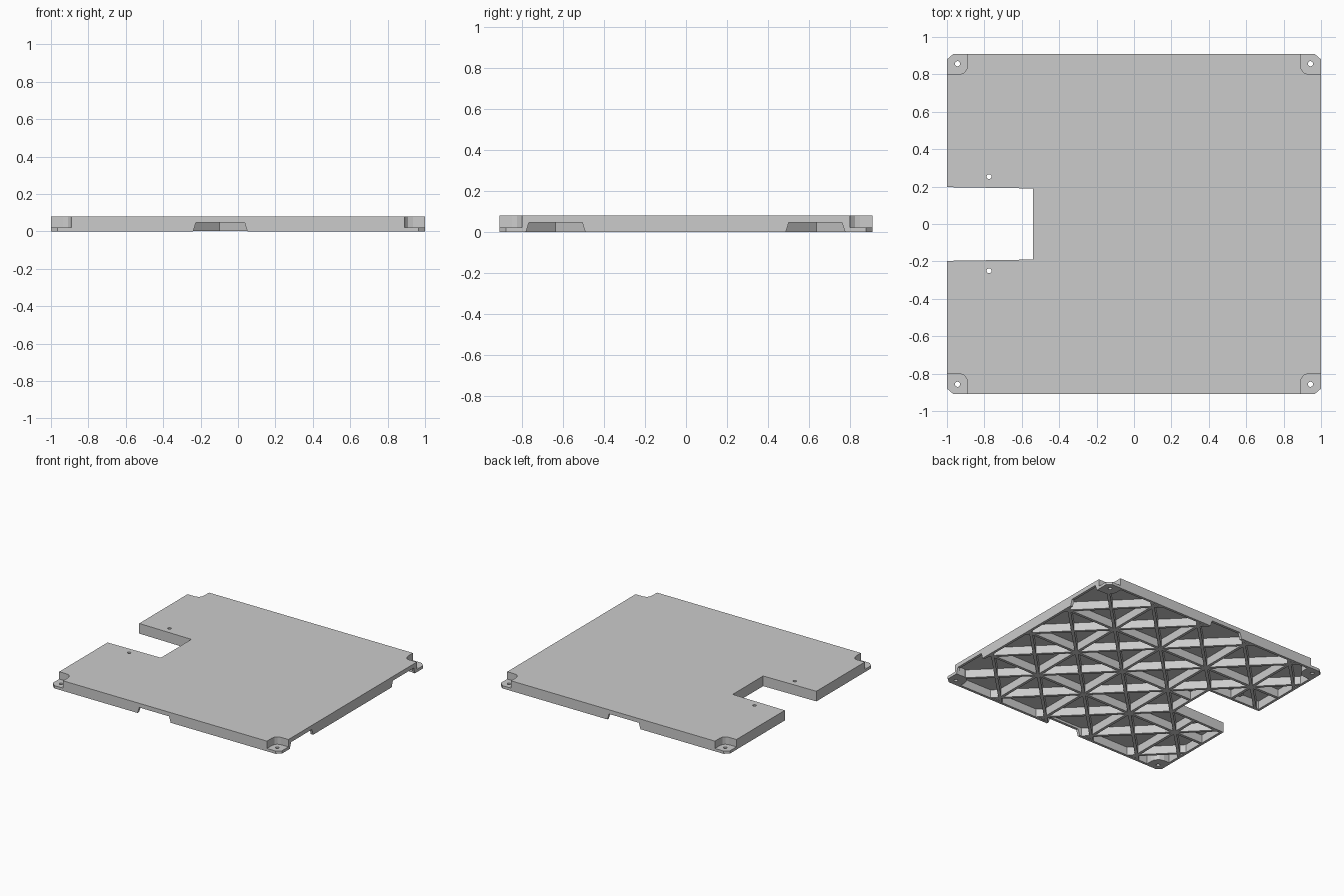
import bpy, bmesh, math
from mathutils import Vector

if "Cube" in bpy.data.objects:
    bpy.data.objects.remove(bpy.data.objects["Cube"])

H, PLATE, WALL, PITCH = 0.08, 0.015, 0.02, 0.425
X0, Y0 = -0.1, 0.2125            # centre of one rib cell
mat = bpy.data.materials.new("light_grey_metal")
mat.diffuse_color = (0.6, 0.6, 0.6, 1)
mat.use_nodes = True
mat.node_tree.nodes["Principled BSDF"].inputs["Base Color"].default_value = mat.diffuse_color


def make(name, bm):
    bmesh.ops.recalc_face_normals(bm, faces=bm.faces)
    me = bpy.data.meshes.new(name)
    bm.to_mesh(me)
    bm.free()
    me.materials.append(mat)
    ob = bpy.data.objects.new(name, me)
    bpy.context.collection.objects.link(ob)
    return ob


def prism(bm, pts, z0, z1, top=None):
    """Extrude a flat outline from z0 to z1 (optionally to another outline)."""
    lo = [bm.verts.new((x, y, z0)) for x, y in pts]
    hi = [bm.verts.new((x, y, z1)) for x, y in (top or pts)]
    bm.faces.new(lo[::-1])
    bm.faces.new(hi)
    n = len(pts)
    for i in range(n):
        j = (i + 1) % n
        bm.faces.new((lo[i], lo[j], hi[j], hi[i]))


def circle(x, y, r, n=16):
    return [(x + r * math.cos(2 * math.pi * i / n), y + r * math.sin(2 * math.pi * i / n)) for i in range(n)]


def cut(ob, shapes):
    """Subtract a list of (outline, z0, z1, top outline) prisms."""
    bm = bmesh.new()
    for s in shapes:
        prism(bm, *s)
    cutter = make("cutter", bm)
    cutter.hide_render = True
    mod = ob.modifiers.new("cut", 'BOOLEAN')
    mod.operation, mod.solver, mod.object = 'DIFFERENCE', 'EXACT', cutter
    dg = bpy.context.evaluated_depsgraph_get()
    ob.data = bpy.data.meshes.new_from_object(ob.evaluated_get(dg))
    ob.modifiers.clear()
    bpy.data.objects.remove(cutter)


def inset(pts, d):
    out = []
    for i, p in enumerate(pts):
        p = Vector(p)
        a = (p - Vector(pts[i - 1])).normalized()
        b = (Vector(pts[(i + 1) % len(pts)]) - p).normalized()
        na, nb = Vector((-a.y, a.x)), Vector((-b.y, b.x))
        out.append(tuple(p + (na + nb) * d / (1 + na.dot(nb))))
    return out


# Outline: rectangle with rounded corner pockets and a slot on the left
pocket = [(.89, .91), (.89, .85), (.895, .825), (.91, .807), (.935, .80), (1, .80)]


def corner(sx, sy):
    pts = [(x * sx, y * sy) for x, y in pocket]
    return pts if sx * sy < 0 else pts[::-1]


outline = (corner(1, -1) + corner(1, 1) + corner(-1, 1)
           + [(-1, .197), (-.54, .19), (-.54, -.19), (-1, -.197)] + corner(-1, -1))
middle = inset(outline, WALL * 0.6)
screw_holes = [(-.775, .253), (-.775, -.25)]

# Top plate with two small screw holes
bm = bmesh.new()
prism(bm, outline, H - PLATE, H)
plate = make("top_plate", bm)
cut(plate, [(circle(x, y, .013), 0, .2) for x, y in screw_holes])

# Wall around the whole outline, with cable notches in the lower edge
bm = bmesh.new()
inner = inset(outline, WALL)
rings = [[bm.verts.new((x, y, z)) for x, y in loop]
         for loop, z in ((outline, 0), (outline, H - PLATE), (inner, H - PLATE), (inner, 0))]
n = len(outline)
for k in range(4):
    a, b = rings[k], rings[(k + 1) % 4]
    for i in range(n):
        j = (i + 1) % n
        bm.faces.new((a[i], a[j], b[j], b[i]))
wall = make("outer_wall", bm)


def notch(cx, cy, along_x):
    def box(half, z):
        w, d = (half, .05) if along_x else (.05, half)
        return [(cx - w, cy - d), (cx + w, cy - d), (cx + w, cy + d), (cx - w, cy + d)]
    return (box(.146, 0), -.004, .047, box(.13, 0))


cut(wall, [notch(-.095, -.91, True), notch(-.095, .91, True),
           notch(1, -.637, False), notch(1, .632, False)])

# Low corner tabs with mounting holes
for sx, sy, nm in ((1, 1, "back_right"), (-1, 1, "back_left"), (1, -1, "front_right"), (-1, -1, "front_left")):
    bm = bmesh.new()
    tab = [(.88, .91), (.965, .91), (1, .88), (1, .79), (.93, .79), (.89, .81), (.88, .84)]
    prism(bm, [(x * sx, y * sy) for x, y in tab], 0, .022)
    ob = make("corner_tab_" + nm, bm)
    cut(ob, [(circle(.943 * sx, .857 * sy, .014), -.1, .1)])


# Underside ribs: square grid with both diagonals, clipped to the outline
def clip(p, d):
    """Stretches of the line p + t*d that lie inside the wall."""
    nrm, ts = Vector((-d.y, d.x)), []
    for i in range(n):
        a, b = Vector(middle[i]), Vector(middle[(i + 1) % n])
        sa, sb = (a - p).dot(nrm), (b - p).dot(nrm)
        if (sa > 0) != (sb > 0):
            ts.append((a.lerp(b, sa / (sa - sb)) - p).dot(d))
    ts.sort()
    return list(zip(ts[::2], ts[1::2]))


bm = bmesh.new()
lines = []
for k in range(-6, 7):
    c = Vector((X0 + k * PITCH, Y0))
    lines += [(c, Vector((1, 1))), (c, Vector((1, -1)))]
    gx, gy = X0 + (k + .5) * PITCH, Y0 + (k + .5) * PITCH
    if abs(gx) < .93:
        lines.append((Vector((gx, 0.0001)), Vector((0, 1))))
    if abs(gy) < .8:
        lines.append((Vector((0.0001, gy)), Vector((1, 0))))
for p, d in lines:
    d = d.normalized()
    side = Vector((-d.y, d.x)) * .011
    for t0, t1 in clip(p, d):
        if t1 - t0 > .06:
            a, b = p + d * t0, p + d * t1
            prism(bm, [tuple(v) for v in (a - side, b - side, b + side, a + side)], 0.001, H - PLATE + .002)
make("underside_ribs", bm)

# Round posts where the ribs meet
bm = bmesh.new()
for i in range(-3, 4):
    for j in range(-3, 3):
        x, y = X0 + (i + .5) * PITCH, Y0 + (j + .5) * PITCH
        if abs(y) < .8 and any(t0 + .03 < 0 < t1 - .03 for t0, t1 in clip(Vector((x, y)), Vector((1, 0)))):
            prism(bm, circle(x, y, .024, 12), 0.0005, H - PLATE + .002)
make("rib_posts", bm)

# Sleeves below the two small screw holes
bm = bmesh.new()
for x, y in screw_holes:
    prism(bm, circle(x, y, .028), .03, H - PLATE + .002)
sleeves = make("screw_sleeves", bm)
cut(sleeves, [(circle(x, y, .013), 0, .2) for x, y in screw_holes])
